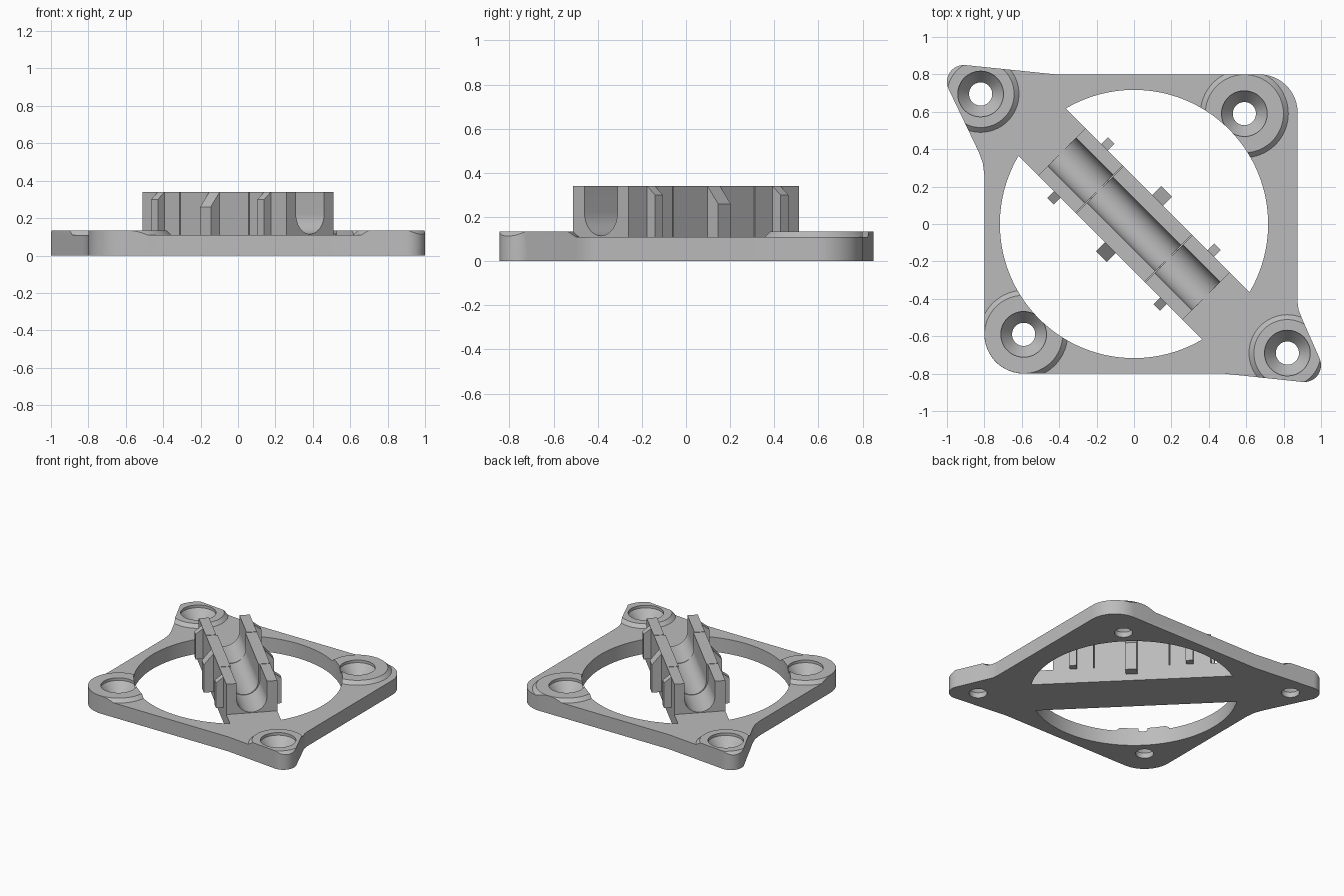
import bpy, bmesh, math
from mathutils import Matrix, Vector

if "Cube" in bpy.data.objects:
    bpy.data.objects.remove(bpy.data.objects["Cube"], do_unlink=True)

grey = bpy.data.materials.new("plain_grey")
grey.use_nodes = True
grey.diffuse_color = (0.5, 0.5, 0.5, 1)
grey.node_tree.nodes["Principled BSDF"].inputs["Base Color"].default_value = grey.diffuse_color

PLATE, BOSS, TOP = 0.11, 0.135, 0.34
DIAGONAL = Matrix.Rotation(-math.pi / 4, 4, "Z")
HALF = 0.178


def make(name, bm):
    bmesh.ops.recalc_face_normals(bm, faces=bm.faces)
    mesh = bpy.data.meshes.new(name)
    bm.to_mesh(mesh)
    bm.free()
    mesh.materials.append(grey)
    ob = bpy.data.objects.new(name, mesh)
    bpy.context.collection.objects.link(ob)
    return ob


def extrude(name, pts, vec, matrix=Matrix()):
    """Prism from a closed 3D polygon, pushed along vec."""
    bm = bmesh.new()
    face = bm.faces.new([bm.verts.new(p) for p in pts])
    ext = bmesh.ops.extrude_face_region(bm, geom=[face])
    verts = [g for g in ext["geom"] if isinstance(g, bmesh.types.BMVert)]
    bmesh.ops.translate(bm, verts=verts, vec=vec)
    bm.transform(matrix)
    return make(name, bm)


def lathe(name, profile, x, y, n=64):
    """Stack of rings closed by end caps."""
    bm = bmesh.new()
    rings = [[bm.verts.new((x + r * math.cos(k * math.tau / n), y + r * math.sin(k * math.tau / n), z))
              for k in range(n)] for r, z in profile]
    for a, b in zip(rings, rings[1:]):
        for k in range(n):
            bm.faces.new((a[k], a[(k + 1) % n], b[(k + 1) % n], b[k]))
    bm.faces.new(rings[0])
    bm.faces.new(rings[-1])
    return make(name, bm)


def boolean(ob, tool, operation):
    mod = ob.modifiers.new(operation, "BOOLEAN")
    mod.operation, mod.object, mod.solver = operation, tool, "EXACT"
    bpy.context.view_layer.objects.active = ob
    bpy.ops.object.modifier_apply(modifier=mod.name)
    bpy.data.objects.remove(tool, do_unlink=True)


def arc(cx, cy, r, start, end, n=12):
    return [(cx + r * math.cos(math.radians(start + (end - start) * k / n)),
             cy + r * math.sin(math.radians(start + (end - start) * k / n))) for k in range(n + 1)]


# Plate outline: two rounded corners and two pointed ears
outline = (arc(0.67, 0.595, 0.205, 0, 90)
           + [(-0.42, 0.8)] + arc(-0.91, 0.76, 0.09, 84, 205)
           + [(-0.83, 0.385), (-0.808, 0.325), (-0.8, 0.26)]
           + arc(-0.59, -0.59, 0.21, 180, 270)
           + [(0.48, -0.8)] + arc(0.91, -0.755, 0.09, 264, 384)
           + [(0.896, -0.5), (0.88, -0.46), (0.875, -0.42)])


def slab(name, height):
    return extrude(name, [(x, y, 0) for x, y in outline], (0, 0, height))


# Mounting plate with raised bosses
plate = slab("mounting_plate", PLATE)
holes = [(-0.82, 0.695, 0.205), (0.82, -0.69, 0.205), (0.59, 0.59, 0.235), (-0.59, -0.59, 0.235)]
for x, y, r in holes:
    boss = lathe("boss", [(r, 0.02), (r, PLATE), (r - 0.026, BOSS)], x, y)
    boolean(boss, slab("boss_trim", 0.2), "INTERSECT")
    boolean(plate, boss, "UNION")

# Two round openings beside the diagonal strip
edge = math.degrees(math.asin(HALF / 0.717))
for turn in (0, 180):
    segment = arc(0, 0, 0.717, edge + turn, 180 - edge + turn, 80)
    boolean(plate, extrude("opening", [(x, y, -0.1) for x, y in segment], (0, 0, 0.5), DIAGONAL), "DIFFERENCE")

# Countersunk screw holes
for x, y, r in holes:
    sink = lathe("screw_hole", [(0.062, -0.1), (0.062, 0.04), (0.122, 0.115), (0.122, 0.3)], x, y)
    boolean(plate, sink, "DIFFERENCE")


def channel(name, u0, u1, r):
    """Block with a round-bottomed trough along the strip."""
    cz = 0.115 + r
    trough = [(u0, v, cz + w) for v, w in arc(0, 0, r, 180, 360, 24)]
    pts = ([(u0, -HALF, PLATE - 0.01), (u0, -HALF, TOP), (u0, -r, TOP)] + trough
           + [(u0, r, TOP), (u0, HALF, TOP), (u0, HALF, PLATE - 0.01)])
    return extrude(name, pts, (u1 - u0, 0, 0), DIAGONAL)


# Cradle in three sections with thin slits between
cradle = [channel("cradle_middle", -0.258, 0.258, 0.097),
          channel("cradle_back_end", -0.545, -0.264, 0.106),
          channel("cradle_front_end", 0.264, 0.545, 0.106)]


def rib(name, u, width, side, reach, shoulder, bottom):
    v0, v1 = side * (HALF - 0.01), side * reach
    pts = [(u - width / 2, v, z) for v, z in
           ((v0, bottom), (v1, bottom), (v1, shoulder), (side * HALF, TOP), (v0, TOP))]
    return extrude(name, pts, (width, 0, 0), DIAGONAL)


# Sloped ribs on both outer walls
for side, label in ((1, "left"), (-1, "right")):
    rib(label + "_middle_rib", 0, 0.08, side, 0.246, 0.26, 0.05)
    for u, end in ((-0.402, "back"), (0.402, "front")):
        rib(f"{label}_{end}_rib", u, 0.05, side, 0.229, 0.3, PLATE)

# Smooth the round surfaces, keep edges sharp
bpy.ops.object.select_all(action="DESELECT")
for ob in [plate] + cradle:
    ob.select_set(True)
bpy.context.view_layer.objects.active = plate
bpy.ops.object.shade_smooth_by_angle(angle=math.radians(25))
